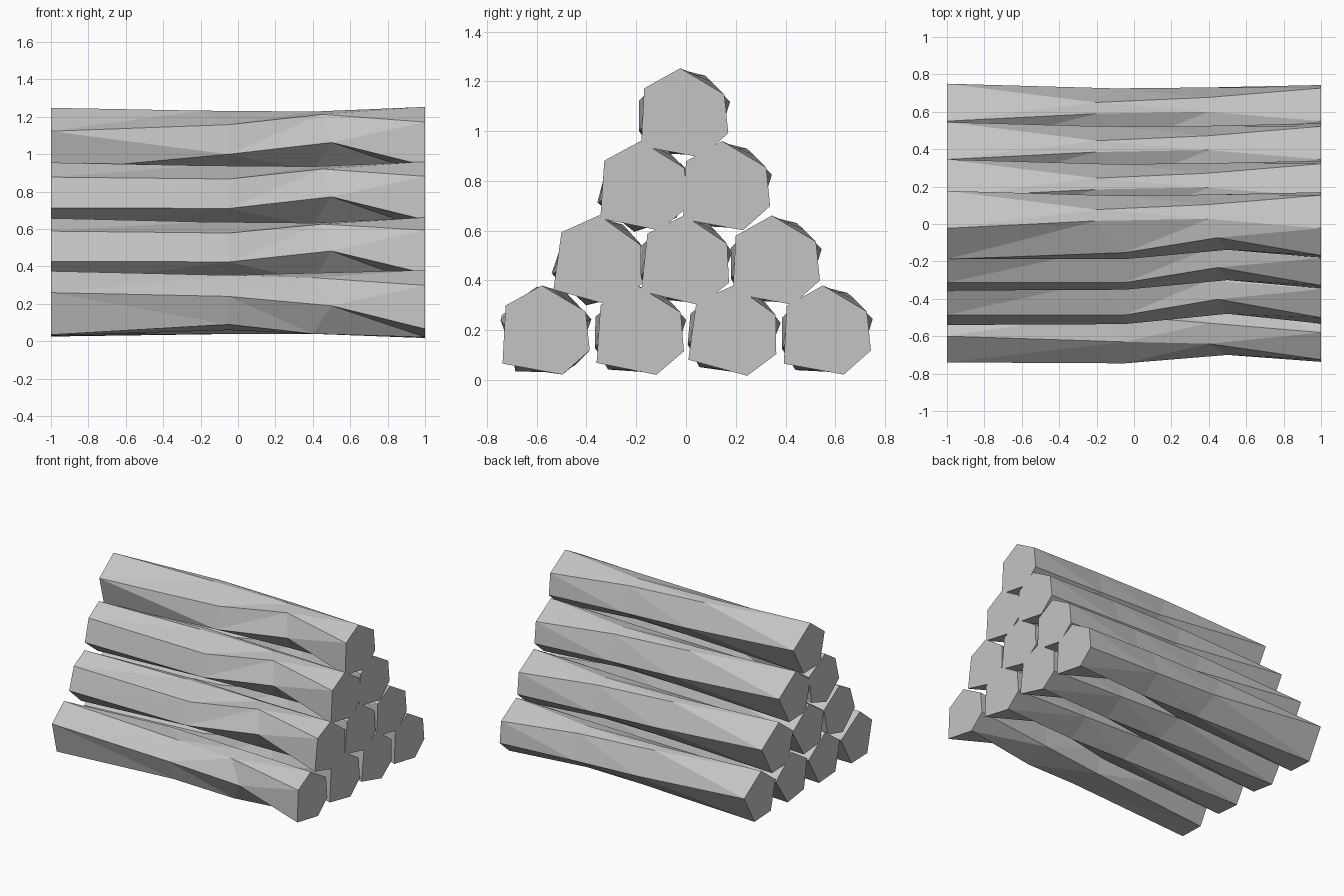
import bpy
import bmesh
from math import radians
from mathutils import Matrix, Vector

cube = bpy.data.objects.get("Cube")
if cube:
    bpy.data.objects.remove(cube, do_unlink=True)

# One flat colour for all the logs
grey = bpy.data.materials.new("plain grey")
grey.use_nodes = True
grey.diffuse_color = (0.55, 0.55, 0.55, 1)
shader = grey.node_tree.nodes["Principled BSDF"]
shader.inputs["Base Color"].default_value = grey.diffuse_color
shader.inputs["Roughness"].default_value = 0.9

# Ridges of a hewn log, each running from one end to the other.
# The last two ridges share a starting corner, so that end has five sides.
STRAIGHT = [
    [(-1, -.02, .18), (-.2, .02, .165), (.4, .03, .16), (1, -.02, .185)],
    [(-1, -.185, .055), (-.05, -.15, .09), (.45, -.07, .145), (1, -.165, .104)],
    [(-1, -.13, -.155), (-.05, -.185, -.068), (.5, -.135, -.005), (1, -.177, -.129)],
    [(-1, .06, -.165), (-.05, .02, -.155), (.4, .01, -.155), (1, .064, -.173)],
    [(-1, .18, .05), (-.1, .155, -.03), (.4, .16, -.05), (1, .173, -.076)],
    [(-1, .18, .05), (-.2, .08, .155), (.4, .107, .13), (1, .157, .08)],
]
# The same log with its starting end turned to six sides
TURNED_START = [(-1, -.03, .18), (-1, -.15, .1), (-1, -.19, -.065),
                (-1, -.04, -.18), (-1, .13, -.12), (-1, .16, .08)]
TURNED = [[start] + ridge[1:] for start, ridge in zip(TURNED_START, STRAIGHT)]
# A log whose ridges wind one side along its length
TWISTED = [
    [(-1, -.04, .18), (-.05, -.07, .158), (.4, -.08, .145), (1, -.165, .104)],
    [(-1, -.18, .065), (-.05, -.185, .045), (.5, -.14, -.005), (1, -.177, -.129)],
    [(-1, -.125, -.16), (-.05, -.13, -.105), (.4, -.06, -.155), (1, .064, -.173)],
    [(-1, .06, -.165), (-.05, .115, -.135), (.4, .14, -.11), (1, .173, -.076)],
    [(-1, .18, .05), (-.05, .155, .04), (.45, .155, .06), (1, .157, .08)],
    [(-1, .18, .05), (-.2, .08, .155), (.4, .03, .17), (1, -.02, .185)],
]


def make_log_mesh(name, ridges):
    bm = bmesh.new()
    grid = [[bm.verts.new(point) for point in ridge] for ridge in ridges]
    # Sides between neighbouring ridges
    for i, ridge in enumerate(grid):
        other = grid[i - 1]
        for a, b, c, d in zip(ridge, ridge[1:], other[1:], other):
            bm.faces.new((a, b, c, d))
    # Flat sawn ends
    bm.faces.new([ridge[0] for ridge in grid])
    bm.faces.new([ridge[-1] for ridge in reversed(grid)])
    bmesh.ops.remove_doubles(bm, verts=bm.verts, dist=0.0001)
    bmesh.ops.recalc_face_normals(bm, faces=bm.faces)
    sides = [f for f in bm.faces if len(f.verts) == 4]
    bmesh.ops.triangulate(bm, faces=sides, quad_method="SHORT_EDGE")
    mesh = bpy.data.meshes.new(name)
    bm.to_mesh(mesh)
    bm.free()
    mesh.materials.append(grey)
    return mesh


straight = make_log_mesh("straight_log", STRAIGHT)
turned = make_log_mesh("turned_log", TURNED)
twisted = make_log_mesh("twisted_log", TWISTED)

# Pyramid stack: height of each row, then shape, centre y and roll of its logs
ROWS = [
    ("bottom", .195, [(twisted, -.56, 0), (straight, -.18, 1),
                      (straight, .197, 5), (straight, .57, 0)]),
    ("lower", .476, [(turned, -.345, 5), (straight, .004, 3), (straight, .365, 0)]),
    ("upper", .775, [(turned, -.165, 1), (straight, .165, 0)]),
    ("top", 1.068, [(straight, -.003, 0)]),
]

for row, z, logs in ROWS:
    for i, (mesh, y, roll) in enumerate(logs):
        # Negative turn about x tips the front side upward
        turn = Matrix.Rotation(radians(-roll), 4, "X")
        log = bpy.data.objects.new(f"{row}_log_{i + 1}", mesh)
        log.matrix_world = Matrix.Translation(Vector((0, y, z))) @ turn
        bpy.context.collection.objects.link(log)
